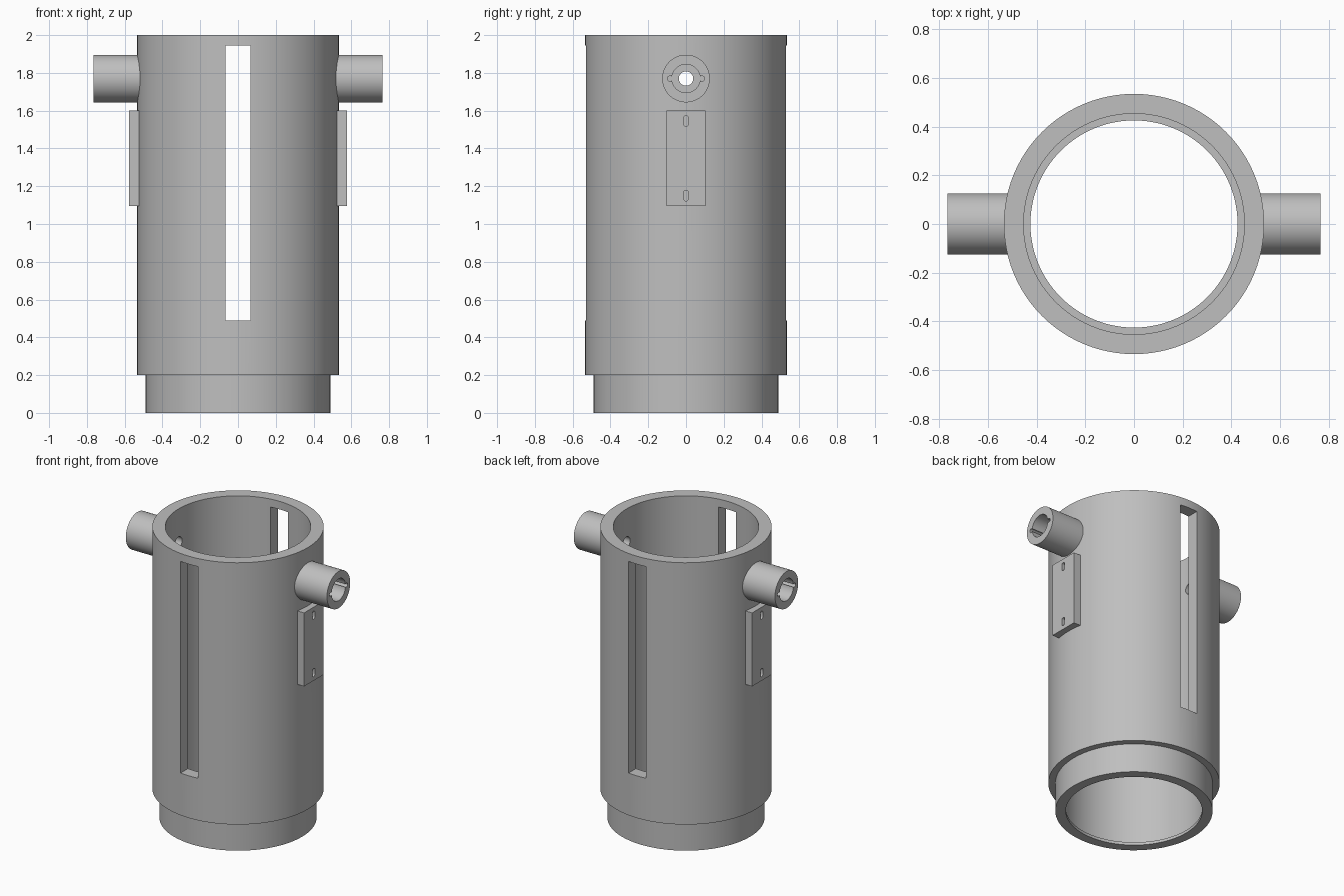
import bpy
import bmesh
from math import cos, sin, pi, radians
from mathutils import Matrix, Vector

default = bpy.data.objects.get("Cube")
if default:
    bpy.data.objects.remove(default, do_unlink=True)

GREY = (0.52, 0.52, 0.52, 1.0)
grey = bpy.data.materials.new("plain grey")
grey.use_nodes = True
grey.diffuse_color = GREY
grey.node_tree.nodes["Principled BSDF"].inputs["Base Color"].default_value = GREY

AXLE_Z = 1.77


def make_object(name, bm):
    bmesh.ops.recalc_face_normals(bm, faces=bm.faces)
    mesh = bpy.data.meshes.new(name)
    bm.to_mesh(mesh)
    bm.free()
    mesh.materials.append(grey)
    obj = bpy.data.objects.new(name, mesh)
    bpy.context.collection.objects.link(obj)
    return obj


def lathe(name, profile, segments=96):
    """Spin a closed (radius, height) profile round the z axis."""
    bm = bmesh.new()
    rings = []
    for i in range(segments):
        a = 2 * pi * i / segments
        rings.append([bm.verts.new((r * cos(a), r * sin(a), z)) for r, z in profile])
    n = len(profile)
    for i in range(segments):
        a, b = rings[i], rings[(i + 1) % segments]
        for j in range(n):
            k = (j + 1) % n
            bm.faces.new((a[j], b[j], b[k], a[k]))
    return make_object(name, bm)


def box(name, low, high):
    low, high = Vector(low), Vector(high)
    bm = bmesh.new()
    bmesh.ops.create_cube(bm, size=1)
    bmesh.ops.scale(bm, vec=high - low, verts=bm.verts)
    bmesh.ops.translate(bm, vec=(low + high) / 2, verts=bm.verts)
    return make_object(name, bm)


def rod(name, x0, x1, y, z, radius, segments=48, stretch=0.0):
    """Cylinder along x; stretch pulls it into an upright rounded slot."""
    bm = bmesh.new()
    bmesh.ops.create_cone(bm, cap_ends=True, segments=segments, radius1=radius,
                          radius2=radius, depth=abs(x1 - x0),
                          matrix=Matrix.Rotation(radians(90), 4, 'Y'))
    for v in bm.verts:
        v.co.z += stretch if v.co.z > 0 else -stretch
    bmesh.ops.translate(bm, vec=((x0 + x1) / 2, y, z), verts=bm.verts)
    return make_object(name, bm)


def cut(target, cutters):
    for cutter in cutters:
        cutter.hide_render = True
        mod = target.modifiers.new("cut", 'BOOLEAN')
        mod.operation = 'DIFFERENCE'
        mod.solver = 'EXACT'
        mod.object = cutter
        bpy.context.view_layer.objects.active = target
        bpy.ops.object.modifier_apply(modifier=mod.name)
        bpy.data.objects.remove(cutter, do_unlink=True)


def smooth(obj):
    bpy.ops.object.select_all(action='DESELECT')
    obj.select_set(True)
    bpy.context.view_layer.objects.active = obj
    bpy.ops.object.shade_smooth_by_angle(angle=radians(30))


# Tube with a narrower foot and a thin inner lip at the bottom
body = lathe("tube_body", [(0.425, 0), (0.49, 0), (0.49, 0.2), (0.534, 0.2),
                           (0.534, 2), (0.453, 2), (0.453, 0.02), (0.425, 0.02)])

# Long window front and back, and the axle hole through both sides
cut(body, [box("window_cutter", (-0.066, -1, 0.49), (0.066, 1, 1.945)),
           rod("axle_cutter", -1, 1, 0, AXLE_Z, 0.038)])
smooth(body)

for side, s in (("left", 1), ("right", -1)):
    # Hollow side spigot with two key grooves in its bore
    spigot = rod(side + "_spigot", s * 0.5, s * 0.765, 0, AXLE_Z, 0.126, 64)
    cut(spigot, [rod("bore_cutter", s * 0.56, s * 0.9, 0, AXLE_Z, 0.075),
                 rod("through_cutter", s * 0.4, s * 0.9, 0, AXLE_Z, 0.038)]
        + [rod("groove_cutter", s * 0.561, s * 0.9, y, AXLE_Z, 0.014, 16)
           for y in (-0.084, 0.084)])
    smooth(spigot)

    # Flat mounting plate with two upright screw slots
    x0, x1 = sorted((s * 0.51, s * 0.576))
    plate = box(side + "_mounting_plate", (x0, -0.104, 1.095), (x1, 0.104, 1.6))
    cut(plate, [rod("screw_cutter", s * 0.537, s * 0.7, 0, z, 0.014, 18, 0.014)
                for z in (1.15, 1.545)])
    smooth(plate)
